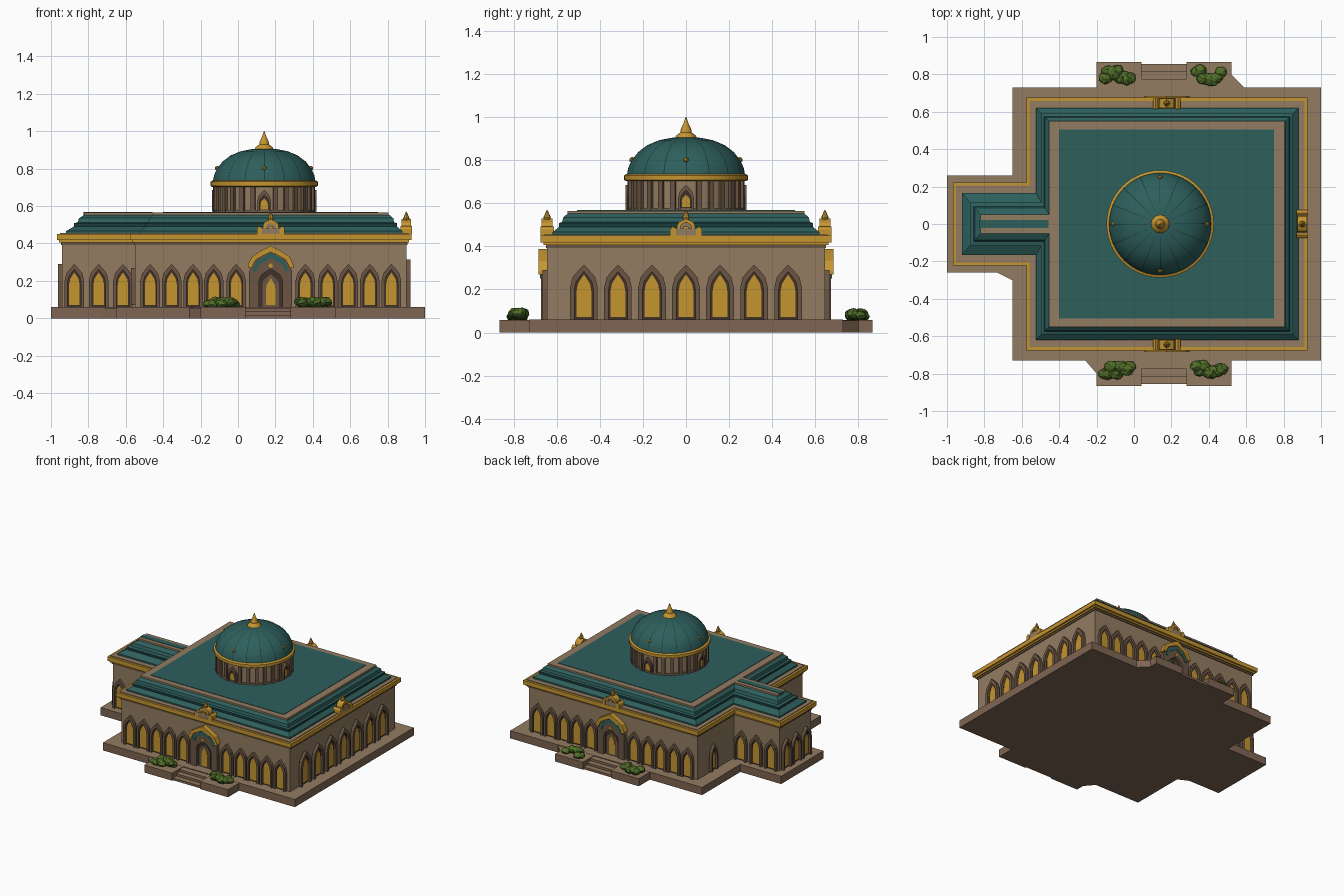
import bpy, bmesh, math, random
from mathutils import Matrix, Vector

random.seed(4)
if "Cube" in bpy.data.objects:
    bpy.data.objects.remove(bpy.data.objects["Cube"])


def material(name, *rgb):
    m = bpy.data.materials.new(name)
    m.use_nodes = True
    m.diffuse_color = (*rgb, 1)
    m.node_tree.nodes["Principled BSDF"].inputs["Base Color"].default_value = (*rgb, 1)
    return m


STONE = material("sandstone", .29, .20, .12)
EDGE = material("weathered_stone", .21, .13, .085)
BROWN = material("carved_brown", .145, .092, .058)
DARK = material("deep_shadow_brown", .05, .031, .02)
GOLD = material("gold", .56, .30, .03)
TEAL = material("teal_roof", .026, .115, .108)
SEAM = material("dark_teal", .010, .045, .043)
LEAF = material("leaf_green", .085, .16, .02)
LEAF2 = material("dark_leaf_green", .035, .075, .012)


def finish(name, bm, *mats, rule=None, smooth=False):
    bmesh.ops.recalc_face_normals(bm, faces=bm.faces)
    bm.normal_update()
    if rule:
        for f in bm.faces:
            f.material_index = rule(f)
    mesh = bpy.data.meshes.new(name)
    bm.to_mesh(mesh)
    bm.free()
    ob = bpy.data.objects.new(name, mesh)
    bpy.context.collection.objects.link(ob)
    for m in mats:
        mesh.materials.append(m)
    if smooth:
        bpy.ops.object.select_all(action='DESELECT')
        ob.select_set(True)
        bpy.context.view_layer.objects.active = ob
        bpy.ops.object.shade_smooth_by_angle(angle=math.radians(35))
    return ob


def add_loft(bm, rings):
    """Skin equal-length rings of points and cap both ends."""
    vs = [[bm.verts.new(p) for p in r] for r in rings]
    n = len(vs[0])
    for a, b in zip(vs, vs[1:]):
        for i in range(n):
            j = (i + 1) % n
            bm.faces.new((a[i], a[j], b[j], b[i]))
    bm.faces.new(vs[0][::-1])
    bm.faces.new(vs[-1])


def prism(name, outline, z0, z1, *mats, rule=None):
    bm = bmesh.new()
    add_loft(bm, [[(x, y, z) for x, y in outline] for z in (z0, z1)])
    return finish(name, bm, *mats, rule=rule)


def rect(x0, x1, y0, y1):
    return [(x0, y0), (x1, y0), (x1, y1), (x0, y1)]


def plan(x0, x1, y, end, w):
    """Main rectangle with a narrow wing running to x = end."""
    return [(x0, -y), (x1, -y), (x1, y), (x0, y), (x0, w), (end, w), (end, -w), (x0, -w)]


def circle(r, z, n, cx=0, cy=0):
    return [(cx + r * math.cos(math.tau * i / n), cy + r * math.sin(math.tau * i / n), z) for i in range(n)]


def arch(w, z0, spring, top):
    h = top - spring
    left = [(-w, z0), (-w, spring), (-.82 * w, spring + .45 * h), (-.4 * w, spring + .75 * h)]
    return left + [(0, top)] + [(-u, z) for u, z in left[::-1]]


def slab(bm, M, poly, out0, out1, u=0):
    """Upright plate on a wall; poly holds (along, height)."""
    add_loft(bm, [[M @ Vector((u + a, -o, z)) for a, z in poly] for o in (out0, out1)])


def wall_frame(x, y, degrees):
    return Matrix.Translation((x, y, 0)) @ Matrix.Rotation(math.radians(degrees), 4, 'Z')


def windows(name, M, places, w, z0, spring, top, depth=.022):
    """Arched frames, dark reveals and gold panes along one wall."""
    frames, reveals, panes = bmesh.new(), bmesh.new(), bmesh.new()
    outer = arch(w, z0, spring, top)
    inner = arch(w * .68, z0, spring - .01, top - .28 * w - .015)
    pane = arch(w * .54, z0 + .012, spring - .02, top - .045)
    for u in places:
        slab(frames, M, outer + inner[::-1], -.005, depth, u)
        slab(reveals, M, outer, -.005, .004, u)
        slab(panes, M, pane, 0, .010, u)
    finish(name + "_frames", frames, BROWN)
    finish(name + "_reveals", reveals, DARK)
    finish(name + "_panes", panes, GOLD)


def side_rule(f):
    return 0 if f.normal.z > .5 else 1


CX, DX = .175, .14

# Plinth, planter platforms and steps
prism("plinth", plan(-.65, 1, .73, -1, .26), 0, .06, STONE, EDGE, rule=side_rule)
for s, side in ((-1, "front"), (1, "back")):
    for x0, x1, part in ((-.2, .04, "right"), (.28, .52, "left")):
        prism(f"{side}_{part}_platform", rect(x0, x1, s * .725, s * .865), 0, .059, STONE, EDGE, rule=side_rule)
    for i in range(3):
        prism(f"{side}_step_{i + 1}", rect(.04, .28, s * .725, s * (.855 - .04 * i)), 0, .018 * (i + 1),
              STONE, EDGE, rule=side_rule)
prism("front_base_buttress", [(-.26, -.73), (-.2, -.8), (-.2, -.73)], 0, .055, STONE, EDGE, rule=side_rule)
prism("back_base_buttress", [(.59, .73), (.52, .8), (.52, .73)], 0, .055, STONE, EDGE, rule=side_rule)
prism("wing_base_buttress", [(-.73, -.26), (-.65, -.3), (-.65, -.26)], 0, .055, STONE, EDGE, rule=side_rule)

# Walls and cornice
prism("walls", plan(-.55, .90, .645, -.94, .195), .055, .42, STONE)
prism("lower_moulding", plan(-.556, .906, .651, -.947, .202), .393, .408, BROWN)
prism("cornice_base", plan(-.563, .915, .662, -.957, .212), .406, .42, GOLD)
prism("cornice", plan(-.575, .928, .675, -.968, .222), .418, .45, GOLD)
prism("cornice_ledge", plan(-.558, .911, .658, -.951, .205), .448, .455, STONE)

# Stepped roof over hall and wing
bm = bmesh.new()
steps = ((0, .45), (0, .466), (.03, .49), (.03, .508), (.045, .513), (.05, .535), (.07, .552))
add_loft(bm, [[(x, y, z) for x, y in plan(-.525 + d, .88 - d, .62 - d, -.92 + 1.4 * d, .165 - 1.6 * d)]
              for d, z in steps])
finish("stepped_roof", bm, TEAL, SEAM, rule=lambda f: int(abs(f.normal.z) < .1 and f.calc_center_median().z > .49))
prism("roof_coping", plan(-.455, .805, .55, -.82, .052), .548, .565, STONE)
prism("roof_panel", rect(-.4, .748, -.505, .505), .56, .568, TEAL)
prism("wing_roof_panel", rect(-.825, -.458, -.022, .022), .546, .568, TEAL)

# Windows on every wall
right_half = [-.645, -.53, -.415, -.305, -.185]
hall = right_half + [-u for u in right_half]
for s, side, turn in ((-1, "front", 0), (1, "back", 180)):
    windows(side + "_hall", wall_frame(CX, s * .645, turn), hall, .052, .06, .2, .29)
    windows(side + "_wing", wall_frame(-.745, s * .195, turn), [-.13, 0, .13], .052, .06, .2, .29)
    windows(side + "_side_wall", wall_frame(-.55, s * .46, -90), [0], .04, .07, .18, .27)
windows("left_hall", wall_frame(.90, 0, 90), [.158 * i for i in range(-3, 4)], .064, .06, .21, .315)
windows("wing_end", wall_frame(-.94, 0, -90), [-.12, 0, .12], .052, .06, .2, .29)


def portal(side, M):
    """Gabled entrance with gold and teal trim."""
    parts = (
        ("door_recess", DARK, arch(.065, .06, .2, .265), .008),
        ("door_leaf", BROWN, arch(.045, .06, .18, .235), .012),
        ("door_panel", GOLD, arch(.026, .07, .15, .215), .016),
        ("portal_arch", BROWN, arch(.115, .06, .25, .36) + arch(.062, .06, .2, .265)[::-1], .028),
        ("portal_teal_trim", TEAL, arch(.096, .25, .26, .352) + arch(.076, .25, .255, .322)[::-1], .033),
        ("portal_gold_gable", GOLD, arch(.122, .27, .285, .388) + arch(.097, .27, .28, .354)[::-1], .040),
        ("portal_medallion", GOLD, [(0, .265), (.014, .28), (0, .295), (-.014, .28)], .034))
    for name, mat, poly, out in parts:
        bm = bmesh.new()
        slab(bm, M, poly, -.005, out)
        finish(f"{side}_{name}", bm, mat)


def crest(side, M):
    """Ornament standing on the cornice."""
    stone, gold = bmesh.new(), bmesh.new()
    slab(stone, M, [(-.07, .45), (.07, .45), (.07, .473), (.045, .483), (-.045, .483), (-.07, .473)], -.028, .028)
    slab(stone, M, arch(.036, .47, .495, .52), -.018, .018)
    slab(gold, M, arch(.042, .465, .497, .53) + arch(.026, .465, .49, .512)[::-1], -.025, .025)
    for u in (-.06, .06):
        slab(gold, M, arch(.014, .45, .478, .492), -.031, .031, u)
    slab(gold, M, [(-.012, .475), (.012, .475), (.012, .492), (-.012, .492)], -.028, .028)
    c = M.translation
    add_loft(gold, [circle(r, z, 8, c.x, c.y) for r, z in ((.012, .52), (.017, .535), (.002, .57))])
    finish(side + "_crest_stone", stone, STONE)
    finish(side + "_crest_gold", gold, GOLD)


for s, side, turn in ((-1, "front", 0), (1, "back", 180)):
    portal(side, wall_frame(CX, s * .645, turn))
    crest(side, wall_frame(CX, s * .645, turn))
crest("left", wall_frame(.90, 0, 90))


# Drum with pilasters and four windows
def turned(name, profile, n, mat, smooth=True):
    bm = bmesh.new()
    add_loft(bm, [circle(r, z, n, DX) for r, z in profile])
    return finish(name, bm, mat, smooth=smooth)


turned("drum", [(.262, .56), (.262, .71)], 48, STONE)
turned("drum_foot", [(.278, .56), (.272, .578)], 48, BROWN)
bm = bmesh.new()
for i in range(28):
    if i % 7:
        M = wall_frame(DX, 0, i * 360 / 28)
        slab(bm, M, [(-.012, .56), (.012, .56), (.012, .71), (-.012, .71)], .25, .277)
finish("drum_pilasters", bm, BROWN)
for i, side in enumerate(("front", "left", "back", "right")):
    windows(side + "_drum", wall_frame(DX, 0, 90 * i) @ Matrix.Translation((0, -.262, 0)),
            [0], .036, .57, .63, .685, .018)
turned("dome_band", [(.278, .703), (.287, .708), (.287, .73), (.276, .737)], 48, GOLD)

# Dome in sixteen gores with dark seams
profile = [(.274, .732), (.268, .765), (.252, .80), (.222, .838), (.18, .87), (.125, .893), (.07, .904), (.02, .907)]
gores = 16
angles = [(g + f) * math.tau / gores for g in range(gores) for f in (0, .05, .3, .53, .78)]
bm = bmesh.new()
add_loft(bm, [[(DX + r * math.cos(a), r * math.sin(a), z) for a in angles] for r, z in profile])


def seam_rule(f):
    c = f.calc_center_median()
    part = math.atan2(c.y, c.x - DX) / math.tau * gores % 1
    return int(part < .05 and c.z < .9)


finish("dome", bm, TEAL, SEAM, rule=seam_rule, smooth=True)
turned("finial", [(.052, .9), (.045, .915), (.026, .93), (.024, .945), (.012, .97), (.002, 1)], 12, GOLD)
bm = bmesh.new()
for i in range(4):
    M = wall_frame(DX, 0, 90 * i) @ Matrix.Translation((0, -.25, .802))
    bmesh.ops.create_icosphere(bm, subdivisions=1, radius=.014, matrix=M)
finish("dome_studs", bm, GOLD)

# Bushes on the platforms
for side, x, y in (("front_right", -.09, -.785), ("front_left", .4, -.785),
                   ("back_right", -.09, .795), ("back_left", .4, .795)):
    bm = bmesh.new()
    for i in range(9):
        p = (x + (i - 4) * .016, y + random.uniform(-.028, .028), .072 + random.uniform(0, .018))
        scale = Matrix.Diagonal((1.2, 1, .85, 1))
        bmesh.ops.create_icosphere(bm, subdivisions=2, radius=random.uniform(.026, .034),
                                   matrix=Matrix.Translation(p) @ scale)
    for v in bm.verts:
        v.co += Vector([random.uniform(-.003, .003) for _ in range(3)])
        v.co.z = max(v.co.z, .055)
    finish(side + "_bush", bm, LEAF, LEAF2, rule=lambda f: int(f.normal.z < .2 or random.random() < .15))
